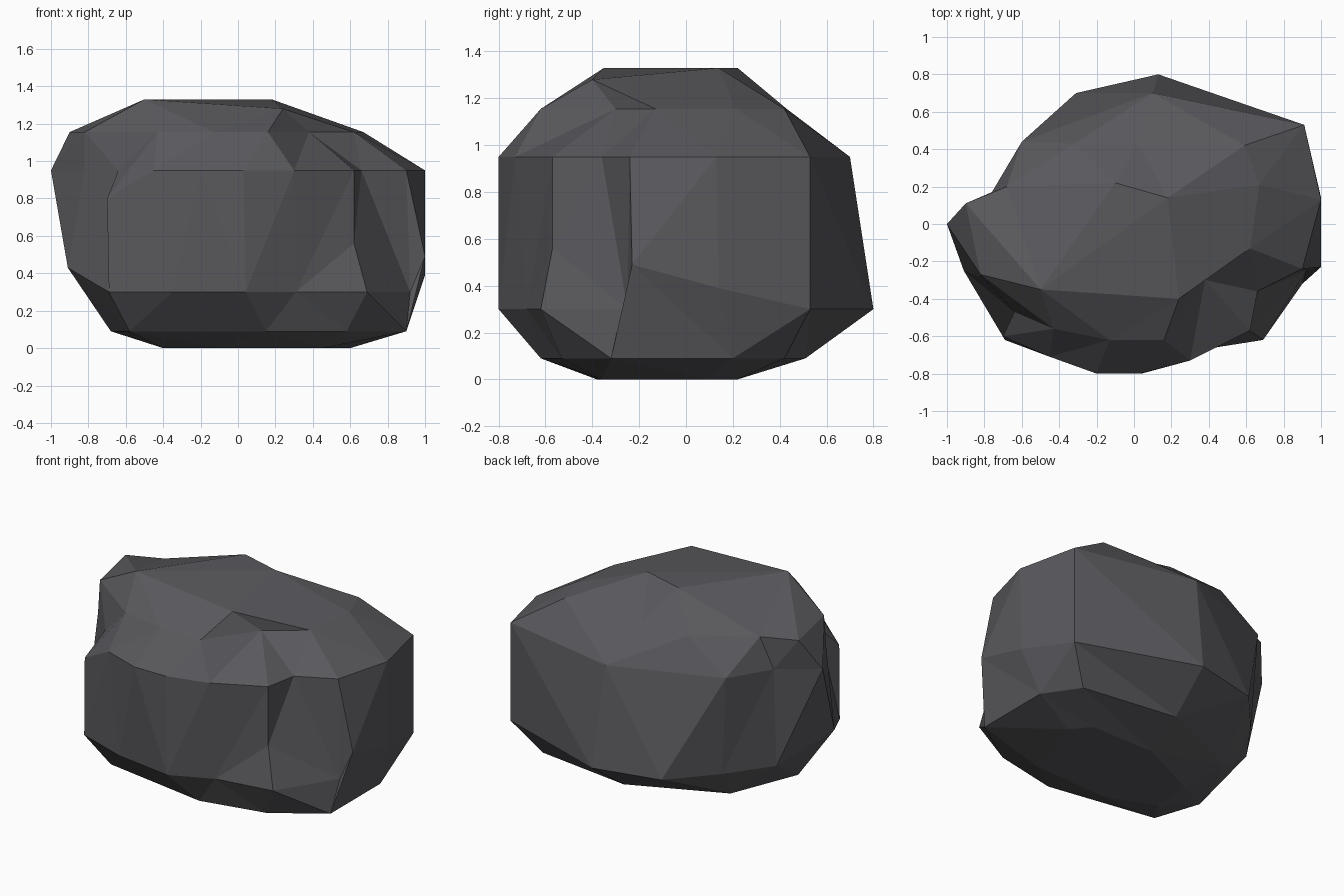
import bpy, bmesh, math
from mathutils import Vector

if "Cube" in bpy.data.objects:
    bpy.data.objects.remove(bpy.data.objects["Cube"])

bm = bmesh.new()


def angle(v):
    return math.atan2(v.co.y, v.co.x) % math.tau


def ring(z, pts):
    """Horizontal outline; a point may carry its own height. Sorted by angle."""
    verts = [bm.verts.new((p[0], p[1], p[2] if len(p) > 2 else z)) for p in pts]
    return sorted(verts, key=angle)


def turn(loop, k):
    """Angle of the k-th point, counting on past a full turn."""
    return angle(loop[k % len(loop)]) + math.tau * (k // len(loop))


def loft(low, high):
    """Join two outlines with triangles, advancing the side whose edge comes first."""
    i = j = 0
    n, m = len(low), len(high)
    while i < n or j < m:
        a, b = low[i % n], high[j % m]
        mid_low = turn(low, i) + turn(low, i + 1)
        mid_high = turn(high, j) + turn(high, j + 1)
        if j >= m or (i < n and mid_low <= mid_high):
            bm.faces.new((a, low[(i + 1) % n], b))
            i += 1
        else:
            bm.faces.new((a, high[(j + 1) % m], b))
            j += 1


def near(loop, x, y):
    return min(loop, key=lambda v: (v.co.xy - Vector((x, y))).length)


# flat underside and the chamfer above it
base = ring(0, [(.6, .1), (.5, .22), (.05, .22), (-.38, .02),
                (-.4, -.25), (-.1, -.38), (.45, -.36)])
foot = ring(.09, [(.9, .2), (.75, .42), (.1, .51), (-.5, .25), (-.68, -.2),
                  (-.58, -.5), (.15, -.62), (.58, -.53), (.9, -.32)])

# widest lower outline
belly = ring(.3, [(1, .14, .39), (.91, .53), (.13, .8), (-.31, .7), (-.56, .42),
                  (-.76, .14), (-.91, -.25, .43), (-.69, -.62), (-.35, -.74),
                  (.04, -.8), (.31, -.68), (.69, -.62), (.92, -.25),
                  (1, -.23, .49)])

# shoulder outline with a notch at front right
shoulder = ring(.95, [(1, .13), (.91, .53), (.1, .7), (-.6, .44),
                      (-.76, .17), (-1, 0), (-.82, -.29), (-.64, -.47),
                      (-.7, -.6, .8), (-.45, -.71), (-.2, -.8), (.03, -.8),
                      (.3, -.73), (.62, -.57), (.66, -.36), (.9, -.24)])

# brow and tilted crown
brow = ring(1.155, [(.67, .21), (.59, .42), (.02, .43), (-.32, .43),
                    (-.68, .2), (-.9, .11), (-.82, -.27), (-.43, -.56),
                    (-.13, -.62), (.16, -.62), (.38, -.3), (.62, -.13)])
crown = ring(1.33, [(.18, .14), (-.1, .22), (-.5, -.35), (.24, -.4, 1.28)])

layers = [base, foot, belly, shoulder, brow, crown]
for low, high in zip(layers, layers[1:]):
    loft(low, high)
bm.faces.new(base[::-1])
a, b, c, d = crown
bm.faces.new((a, b, c))
bm.faces.new((a, c, d))

# foot of the notch: a ledge fanning out from a point part-way up its edge
toe, side = near(belly, .69, -.62), near(belly, .92, -.25)
lip, inner = near(shoulder, .62, -.57), near(shoulder, .66, -.36)
corner = {toe, side, lip, inner}
edge = bm.edges.get((toe, lip))
if edge:
    bmesh.ops.delete(bm, geom=[f for f in bm.faces if set(f.verts) <= corner],
                     context='FACES_ONLY')
    _, knee = bmesh.utils.edge_split(edge, toe, .5)
    knee.co = (.62, -.57, .56)
    for tri in ((toe, side, knee), (knee, side, inner), (knee, inner, lip)):
        bm.faces.new(tri)
bmesh.ops.triangulate(bm, faces=[f for f in bm.faces if len(f.verts) == 4])
bmesh.ops.recalc_face_normals(bm, faces=bm.faces)

mesh = bpy.data.meshes.new("boulder")
bm.to_mesh(mesh)
bm.free()
boulder = bpy.data.objects.new("boulder", mesh)
bpy.context.collection.objects.link(boulder)

# dark grey stone
stone = bpy.data.materials.new("stone")
stone.diffuse_color = (.1, .1, .11, 1)
stone.use_nodes = True
stone.node_tree.nodes["Principled BSDF"].inputs["Base Color"].default_value = stone.diffuse_color
mesh.materials.append(stone)
